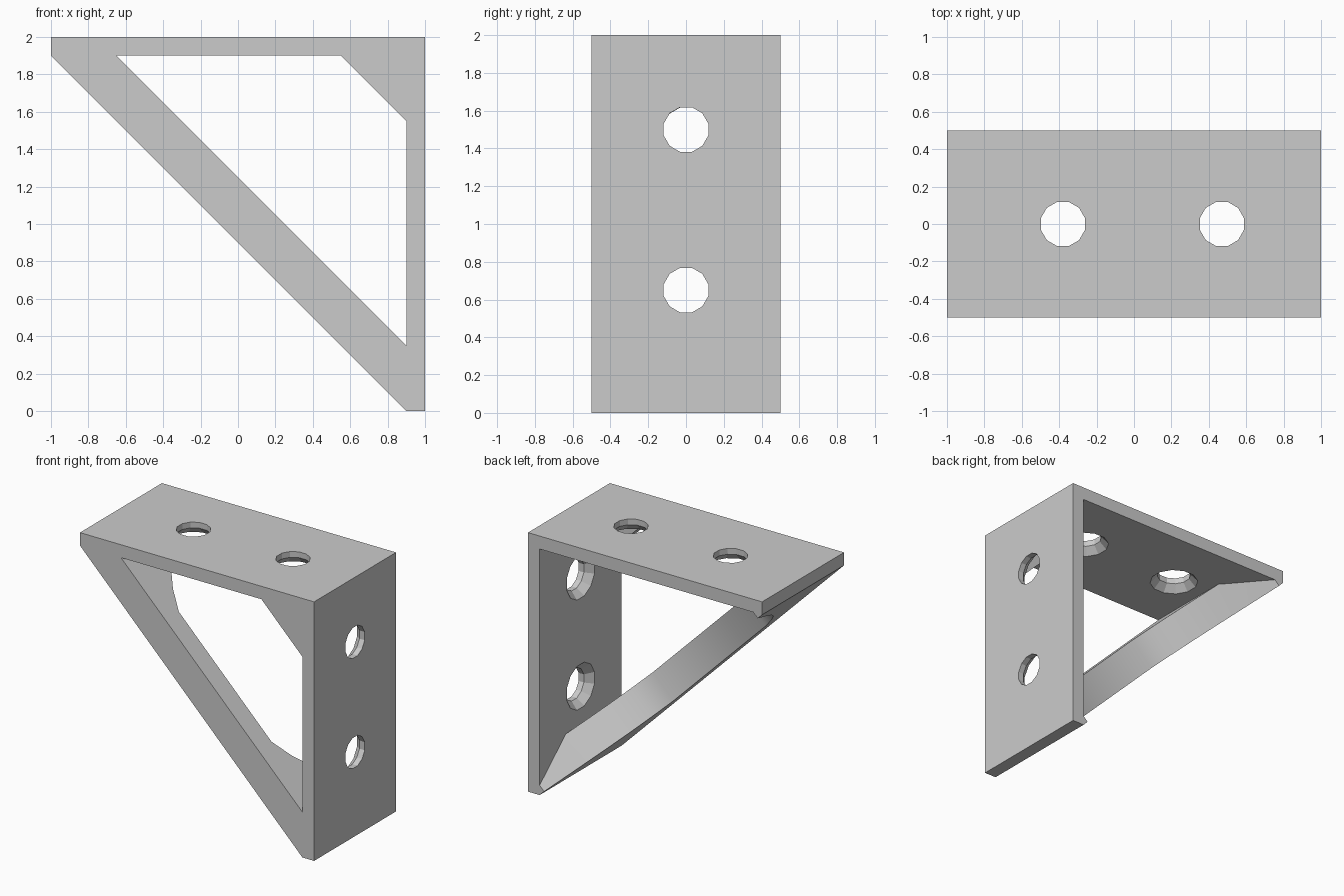
import bpy, bmesh, math
from mathutils import Vector, Matrix

cube = bpy.data.objects.get("Cube")
if cube:
    bpy.data.objects.remove(cube, do_unlink=True)

grey = bpy.data.materials.new("plain grey")
grey.use_nodes = True
COLOR = (0.6, 0.6, 0.6, 1)
grey.diffuse_color = COLOR
grey.node_tree.nodes["Principled BSDF"].inputs["Base Color"].default_value = COLOR


def make_object(name, bm):
    bmesh.ops.recalc_face_normals(bm, faces=bm.faces)
    mesh = bpy.data.meshes.new(name)
    bm.to_mesh(mesh)
    bm.free()
    mesh.materials.append(grey)
    obj = bpy.data.objects.new(name, mesh)
    bpy.context.collection.objects.link(obj)
    return obj


def extrude_profile(name, points, y0, y1):
    """Solid prism from an x-z outline, running from y0 to y1."""
    bm = bmesh.new()
    face = bm.faces.new([bm.verts.new((x, y0, z)) for x, z in points])
    new = bmesh.ops.extrude_face_region(bm, geom=[face])["geom"]
    verts = [v for v in new if isinstance(v, bmesh.types.BMVert)]
    bmesh.ops.translate(bm, verts=verts, vec=(0, y1 - y0, 0))
    return make_object(name, bm)


def screw_cutter(bm, centre, axis, sides=12):
    """Countersunk hole shape; axis points from the outside face inward."""
    turn = Vector((0, 0, 1)).rotation_difference(Vector(axis)).to_matrix()
    rings = []
    for depth, radius in ((-0.05, 0.122), (0.045, 0.122), (0.1, 0.175), (0.14, 0.175)):
        ring = []
        for i in range(sides):
            a = math.tau * (i + 0.5) / sides
            p = Vector((radius * math.cos(a), radius * math.sin(a), depth))
            ring.append(bm.verts.new(Vector(centre) + turn @ p))
        rings.append(ring)
    for lower, upper in zip(rings, rings[1:]):
        for i in range(sides):
            j = (i + 1) % sides
            bm.faces.new((lower[i], lower[j], upper[j], upper[i]))
    bm.faces.new(rings[0])
    bm.faces.new(rings[-1])


# Mounting plates: one L-shaped piece
plates = extrude_profile("mounting_plates", [
    (-1, 2), (1, 2), (1, 0), (0.9, 0), (0.9, 1.9), (-1, 1.9)], -0.5, 0.5)

# Countersunk screw holes
bm = bmesh.new()
for x in (-0.38, 0.47):
    screw_cutter(bm, (x, 0, 2), (0, 0, -1))
for z in (0.65, 1.5):
    screw_cutter(bm, (1, 0, z), (-1, 0, 0))
cutter = make_object("screw_hole_cutter", bm)
cutter.hide_render = True
cut = plates.modifiers.new("holes", "BOOLEAN")
cut.operation = "DIFFERENCE"
cut.solver = "EXACT"
cut.object = cutter
bpy.context.view_layer.objects.active = plates
plates.select_set(True)
bpy.ops.object.modifier_apply(modifier="holes")
bpy.data.objects.remove(cutter, do_unlink=True)

# Corner gusset
extrude_profile("corner_gusset", [(0.55, 1.9), (0.9, 1.9), (0.9, 1.55)], -0.5, -0.34)

# Diagonal brace: thin in the middle, flaring to full width at both ends
half = [(0.56, -0.335), (0.72, -0.245), (0.87, -0.12), (1.0, 0.04),
        (1.12, 0.22), (1.29, 0.5), (1.6, 0.5)]
stations = [(-t, y) for t, y in reversed(half)] + half
along = Vector((-1, 0, 1)).normalized()
outer, inner = Vector((-0.05, 0, 0.95)), Vector((0.125, 0, 1.125))
bm = bmesh.new()
sections = []
for t, back in stations:
    corners = ((outer, -0.5), (inner, -0.5), (inner, back), (outer, back))
    sections.append([bm.verts.new(p + along * t + Vector((0, y, 0))) for p, y in corners])
for a, b in zip(sections, sections[1:]):
    for i in range(4):
        j = (i + 1) % 4
        bm.faces.new((a[i], a[j], b[j], b[i]))
bm.faces.new(sections[0])
bm.faces.new(sections[-1])
# Trim the ends flush with the plates
for co, no in (((0.9, 0, 0), (1, 0, 0)), ((0, 0, 1.9), (0, 0, 1))):
    bmesh.ops.bisect_plane(bm, geom=bm.verts[:] + bm.edges[:] + bm.faces[:],
                           plane_co=co, plane_no=no, clear_outer=True)
    bmesh.ops.holes_fill(bm, edges=[e for e in bm.edges if e.is_boundary], sides=0)
brace = make_object("diagonal_brace", bm)
bpy.ops.object.select_all(action="DESELECT")
brace.select_set(True)
bpy.context.view_layer.objects.active = brace
bpy.ops.object.shade_smooth_by_angle(angle=math.radians(35))
